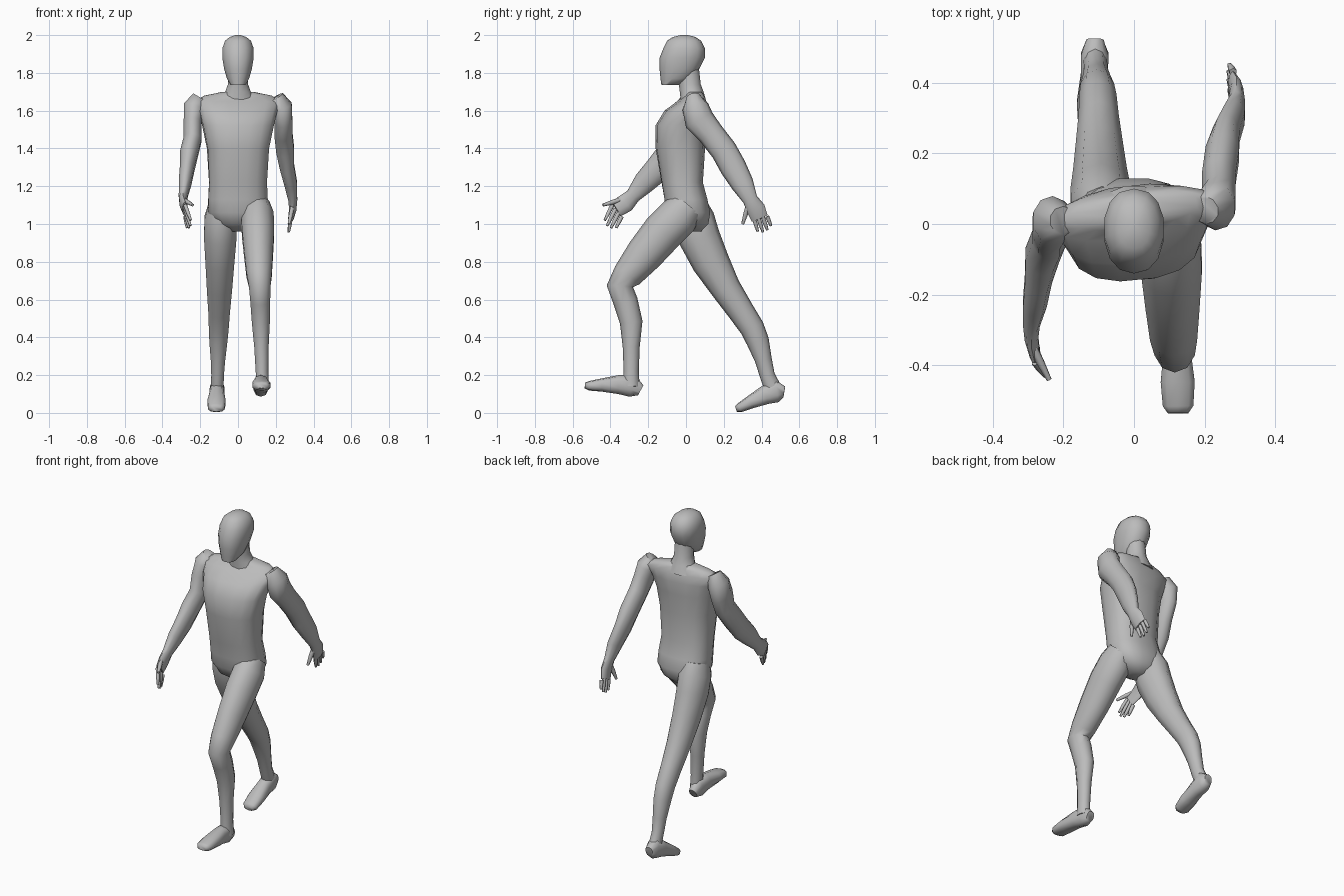
import bpy
import bmesh
from math import cos, sin, pi, radians, copysign
from mathutils import Vector

cube = bpy.data.objects.get("Cube")
if cube:
    bpy.data.objects.remove(cube)

# One plain grey for the whole figure
grey = bpy.data.materials.new("plain grey")
grey.use_nodes = True
colour = (.5, .5, .5, 1)
grey.diffuse_color = colour
grey.node_tree.nodes["Principled BSDF"].inputs["Base Color"].default_value = colour


def loft(name, centres, girths, sides=10, level=False, power=1, yaw=None):
    """Skin an oval of each girth (half width, half depth) at each centre.

    level keeps the ovals horizontal, power below one squares them,
    and yaw is a function of height that turns each oval about z."""
    bm = bmesh.new()
    centres = [Vector(centre) for centre in centres]
    last = len(centres) - 1
    loops = []
    for i, (centre, (width, depth)) in enumerate(zip(centres, girths)):
        along = centres[min(i + 1, last)] - centres[max(i - 1, 0)]
        if level:
            along = Vector((0, 0, 1))
        along.normalize()
        across = Vector((1, 0, 0))
        across = (across - along * across.dot(along)).normalized()
        outward = along.cross(across)
        turn = yaw(centre.z) if yaw else 0
        loop = []
        for k in range(sides):
            angle = 2 * pi * (k + .5) / sides
            c, s = cos(angle), sin(angle)
            u = copysign(abs(c) ** power, c) * width
            v = copysign(abs(s) ** power, s) * depth
            u, v = u * cos(turn) - v * sin(turn), u * sin(turn) + v * cos(turn)
            loop.append(bm.verts.new(centre + across * u + outward * v))
        loops.append(loop)
    for low, high in zip(loops, loops[1:]):
        for k in range(sides):
            following = (k + 1) % sides
            bm.faces.new((low[k], low[following], high[following], high[k]))
    bm.faces.new(loops[0][::-1])
    bm.faces.new(loops[-1])
    bmesh.ops.recalc_face_normals(bm, faces=bm.faces)
    mesh = bpy.data.meshes.new(name)
    bm.to_mesh(mesh)
    bm.free()
    mesh.materials.append(grey)
    part = bpy.data.objects.new(name, mesh)
    bpy.context.collection.objects.link(part)
    bpy.ops.object.select_all(action="DESELECT")
    part.select_set(True)
    bpy.context.view_layer.objects.active = part
    bpy.ops.object.shade_smooth_by_angle(angle=radians(65))


def column(name, rings, **options):
    """Upright body part from rings (y, z, half width, half depth)."""
    centres = [(0, y, z) for y, z, width, depth in rings]
    girths = [(width, depth) for y, z, width, depth in rings]
    loft(name, centres, girths, level=True, **options)


def leg(name, hip_x, ankle_x, path):
    """Leg along a side-on path (y, z), hip to ankle."""
    girths = [(.07, .09), (.09, .11), (.09, .11), (.08, .1), (.07, .08),
              (.06, .07), (.055, .065), (.05, .06), (.04, .045),
              (.035, .04), (.035, .045)]
    step = (ankle_x - hip_x) / (len(path) - 1)
    centres = [(hip_x + step * i, y, z) for i, (y, z) in enumerate(path)]
    loft(name, centres, girths)


def foot(name, heel, toe):
    """Foot from heel to toe; each section has a place, lift and girth."""
    sections = [(0, 0, .025, .03), (.15, .02, .04, .06), (.4, .02, .04, .05),
                (.7, .01, .05, .035), (.93, 0, .045, .025), (1, 0, .03, .015)]
    centres = [Vector(heel).lerp(Vector(toe), place) + Vector((0, 0, lift))
               for place, lift, width, depth in sections]
    girths = [(width, depth) for place, lift, width, depth in sections]
    loft(name, centres, girths, power=.8)


def arm(name, path):
    """Arm and palm along a path, shoulder to knuckles."""
    girths = [(.045, .04), (.06, .07), (.05, .08), (.05, .07), (.05, .07),
              (.04, .07), (.035, .06), (.025, .04), (.02, .05), (.015, .045)]
    loft(name, path, girths)


def digit(name, root, tip, thick):
    """A tapering finger or thumb from root to tip."""
    root, tip = Vector(root), Vector(tip)
    centres = [root, root.lerp(tip, .5), tip]
    loft(name, centres, [(thick * f, thick * f) for f in (1, .95, .6)], sides=6)


def hand(side, roots, tips, thumb):
    """Four fingers spread between the end roots and tips, and a thumb."""
    names = ("index", "middle", "ring", "little")
    for i, finger in enumerate(names):
        t = i / (len(names) - 1)
        root = Vector(roots[0]).lerp(Vector(roots[1]), t)
        tip = Vector(tips[0]).lerp(Vector(tips[1]), t)
        # the middle fingers reach a little further
        tip += (tip - root) * .25 * sin(pi * t)
        digit(f"{side}_{finger}_finger", root, tip, .011)
    digit(f"{side}_thumb", thumb[0], thumb[1], .013)


# Torso, with the shoulders turned against the stride
column("torso", [
    (.03, .96, .05, .05),
    (.02, 1, .12, .1),
    (.01, 1.06, .16, .12),
    (0, 1.13, .16, .115),
    (-.02, 1.22, .155, .11),
    (-.03, 1.4, .165, .13),
    (-.03, 1.52, .19, .13),
    (0, 1.6, .21, .11),
    (.03, 1.65, .23, .07),
    (.04, 1.68, .18, .05),
    (.04, 1.7, .08, .04),
], sides=16, power=.8, yaw=lambda z: radians(13) * max(0, z - 1.1))

# Neck and head
column("neck", [
    (.04, 1.65, .1, .07),
    (.03, 1.7, .07, .065),
    (.02, 1.74, .055, .06),
    (.01, 1.83, .055, .06),
], sides=12)
column("head", [
    (-.085, 1.735, .04, .045),
    (-.05, 1.77, .06, .085),
    (-.035, 1.82, .075, .105),
    (-.02, 1.88, .085, .12),
    (-.01, 1.93, .085, .11),
    (-.01, 1.97, .07, .09),
    (-.01, 1.99, .045, .06),
    (-.01, 2, .015, .02),
], sides=14, power=.9)

# Left leg, striding forward
leg("left_leg", .1, .13, [
    (.01, 1.1), (-.04, 1.04), (-.12, .96), (-.22, .84), (-.31, .73),
    (-.35, .67), (-.32, .59), (-.29, .48), (-.29, .35), (-.29, .22),
    (-.29, .14)])
foot("left_foot", (.12, -.24, .12), (.125, -.535, .145))

# Right leg, pushing off behind
leg("right_leg", -.09, -.11, [
    (.02, 1.1), (.04, 1.03), (.07, .93), (.13, .8), (.21, .66),
    (.29, .54), (.35, .45), (.38, .38), (.41, .28), (.43, .2),
    (.46, .13)])
foot("right_foot", (-.11, .52, .11), (-.115, .265, .02))

# Left arm, swinging back
arm("left_arm", [
    (.2, .04, 1.67), (.23, .05, 1.62), (.24, .07, 1.55), (.24, .13, 1.48),
    (.25, .2, 1.39), (.26, .25, 1.3), (.28, .3, 1.21), (.29, .34, 1.13),
    (.29, .37, 1.08), (.28, .39, 1.03)])
hand("left", [(.28, .36, 1.03), (.28, .43, 1.04)],
     [(.27, .38, .96), (.27, .45, .99)],
     [(.29, .33, 1.1), (.27, .3, 1)])

# Right arm, swinging forward
arm("right_arm", [
    (-.2, .01, 1.67), (-.23, .01, 1.62), (-.24, -.01, 1.54),
    (-.24, -.04, 1.45), (-.26, -.09, 1.37), (-.27, -.15, 1.29),
    (-.28, -.22, 1.22), (-.29, -.28, 1.15), (-.29, -.32, 1.11),
    (-.28, -.37, 1.08)])
hand("right", [(-.28, -.39, 1.1), (-.28, -.34, 1.04)],
     [(-.25, -.43, 1.02), (-.27, -.37, .98)],
     [(-.29, -.34, 1.13), (-.24, -.44, 1.1)])
